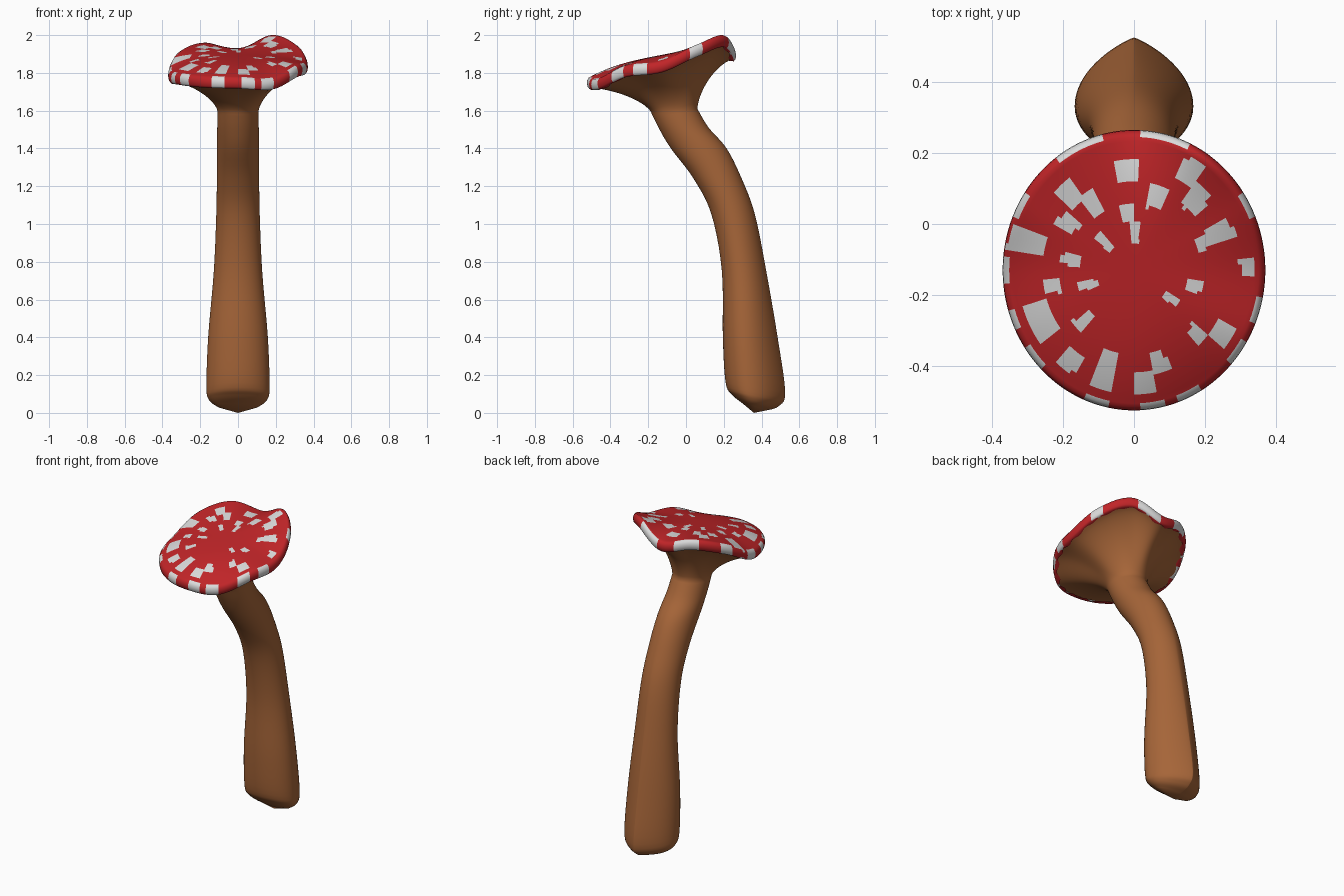
import bpy, bmesh, math
from mathutils import Vector

cube = bpy.data.objects.get("Cube")
if cube:
    bpy.data.objects.remove(cube, do_unlink=True)

SEGMENTS = 128
ANGLES = [math.tau * i / SEGMENTS for i in range(SEGMENTS)]


def make_material(name, colour):
    material = bpy.data.materials.new(name)
    material.use_nodes = True
    material.diffuse_color = (*colour, 1)
    shader = material.node_tree.nodes["Principled BSDF"]
    shader.inputs["Base Color"].default_value = (*colour, 1)
    shader.inputs["Roughness"].default_value = 0.8
    return material


brown = make_material("warm_brown", (0.38, 0.13, 0.04))
red = make_material("cap_red", (0.53, 0.018, 0.021))
white = make_material("spot_white", (0.7, 0.7, 0.7))


def catmull(a, b, c, d, t):
    return 0.5 * (2 * b + (c - a) * t + (2 * a - 5 * b + 4 * c - d) * t ** 2
                  + (3 * b - a - 3 * c + d) * t ** 3)


def loft(name, rings, materials, start=None, end=None, rule=None):
    """Skin closed rings of points, with optional poles at either end."""
    bm = bmesh.new()
    loops = [[bm.verts.new(p) for p in ring] for ring in rings]
    for low, high in zip(loops, loops[1:]):
        for i in range(SEGMENTS):
            j = (i + 1) % SEGMENTS
            bm.faces.new((low[i], low[j], high[j], high[i]))
    for pole, loop, flip in ((start, loops[0], True), (end, loops[-1], False)):
        if pole is not None:
            tip = bm.verts.new(pole)
            for i in range(SEGMENTS):
                pair = (loop[i], loop[(i + 1) % SEGMENTS])
                bm.faces.new((*(reversed(pair) if flip else pair), tip))
    for face in bm.faces:
        face.smooth = True
        if rule:
            face.material_index = rule(face.calc_center_median())
    mesh = bpy.data.meshes.new(name)
    bm.to_mesh(mesh)
    bm.free()
    for material in materials:
        mesh.materials.append(material)
    obj = bpy.data.objects.new(name, mesh)
    bpy.context.collection.objects.link(obj)
    return obj


# Wavy cap rim, heights at twelve even angles
RIM = [1.83, 1.915, 1.965, 1.89, 1.925, 1.88,
       1.785, 1.765, 1.75, 1.745, 1.74, 1.805]
CAP_Y = -0.13


def rim_point(angle, scale=1.0, lift=0.0):
    u = angle / math.tau * len(RIM)
    k = int(u)
    z = catmull(*(RIM[(k + n) % len(RIM)] for n in (-1, 0, 1, 2)), u - k)
    return Vector((0.37 * scale * math.cos(angle),
                   CAP_Y + 0.395 * scale * math.sin(angle), z + lift))


# Bent stem: front y, front z, back y, back z, half width
STEM = [
    (0.30, 0.05, 0.42, 0.012, 0.11),
    (0.245, 0.095, 0.49, 0.035, 0.155),
    (0.21, 0.16, 0.525, 0.11, 0.167),
    (0.195, 0.4, 0.485, 0.4, 0.158),
    (0.19, 0.75, 0.425, 0.75, 0.128),
    (0.135, 1.05, 0.365, 1.05, 0.115),
    (0.04, 1.24, 0.295, 1.24, 0.112),
    (-0.08, 1.4, 0.215, 1.4, 0.112),
    (-0.14, 1.5, 0.12, 1.51, 0.11),
    (-0.18, 1.58, 0.06, 1.61, 0.108),
]


def stem_ring(section):
    front, front_z, back, back_z, width = section
    pointed = max(0, 1 - front_z / 1.3)          # the foot has a keeled back
    middle = front + (back - front) * (0.5 - 0.13 * pointed)
    ring = []
    for a in ANGLES:
        c, s = math.cos(a), math.sin(a)
        y = middle + s * ((back - middle) if s > 0 else (middle - front))
        power = 1 + 0.8 * pointed if s > 0 else 1
        x = width * math.copysign(abs(c) ** power, c)
        t = (y - front) / (back - front)
        ring.append(Vector((x, y, front_z + (back_z - front_z) * t)))
    return ring


padded = [STEM[0], *STEM, STEM[-1]]
stem_rings = []
for k in range(len(STEM) - 1):
    for step in range(5):
        stem_rings.append(stem_ring(
            [catmull(*q, step / 5) for q in zip(*padded[k:k + 4])]))
neck = stem_ring(STEM[-1])
stem_rings.append(neck)

# Flared underside from the neck out to the rim
for step in range(1, 17):
    t = step / 16
    out, up = t ** 1.5, 1 - (1 - t) ** 1.4
    ring = []
    for a, p in zip(ANGLES, neck):
        q = rim_point(a, 0.955, -0.018)
        ring.append(Vector((p.x + (q.x - p.x) * out,
                            p.y + (q.y - p.y) * out,
                            p.z + (q.z - p.z) * up)))
    stem_rings.append(ring)
loft("stem_and_underside", stem_rings, [brown], start=(0, 0.36, 0.0))

# Cap: scalloped lip below, rolled edge, gently dished top
cap_rings = [[rim_point(a, 0.925 + 0.02 * math.cos(24 * a), -0.027) for a in ANGLES]]
for scale, lift in ((0.97, -0.028), (0.99, -0.018), (1, 0), (0.995, 0.016), (0.975, 0.03)):
    cap_rings.append([rim_point(a, scale, lift) for a in ANGLES])


def plateau(y):
    return 1.895 + 0.19 * (y - CAP_Y)


TOP_RINGS = 30
for step in range(TOP_RINGS):
    s = 0.95 * (1 - step / TOP_RINGS)
    ring = []
    for a in ANGLES:
        edge = rim_point(a, 0.95, 0.035)
        p = rim_point(a, s)
        p.z = plateau(p.y) + (edge.z - plateau(edge.y)) * (s / 0.95) ** 3
        ring.append(p)
    cap_rings.append(ring)

# Blocky spots: angle, inner radius and outer radius in hundredths
SPOTS = [
    (94, 27, 33), (74, 20, 27), (119, 20, 28), (96, 16, 21), (88, 9, 16),
    (127, 26, 33), (141, 21, 27), (130, 10, 16), (162, 26, 37), (164, 16, 21),
    (189, 10, 16), (186, 21, 26), (200, 25, 32), (210, 25, 32), (221, 16, 22),
    (232, 27, 33), (253, 22, 33), (276, 27, 33), (286, 22, 28), (328, 26, 32),
    (318, 21, 27), (330, 10, 15), (352, 15, 20), (5, 30, 34), (27, 20, 31),
    (51, 24, 32), (63, 30, 37),
]
RIM_SPOTS = [33, 72, 82, 108, 118, 148, 176, 199, 218, 254, 278, 296, 324, 345]


def near(angle, target):
    return abs((angle - target + 180) % 360 - 180) < 5.5


def cap_colour(p):
    dx, dy = p.x, p.y + 0.15
    angle = math.degrees(math.atan2(dy, dx))
    radius = 100 * math.hypot(dx, dy)
    if any(near(angle, t) and a < radius < b for t, a, b in SPOTS):
        return 1
    at_edge = math.hypot(p.x / 0.37, (p.y - CAP_Y) / 0.395) > 0.955
    return int(at_edge and any(near(angle, t) for t in RIM_SPOTS))


loft("spotted_cap", cap_rings, [red, white],
     end=(0, CAP_Y, plateau(CAP_Y)), rule=cap_colour)
